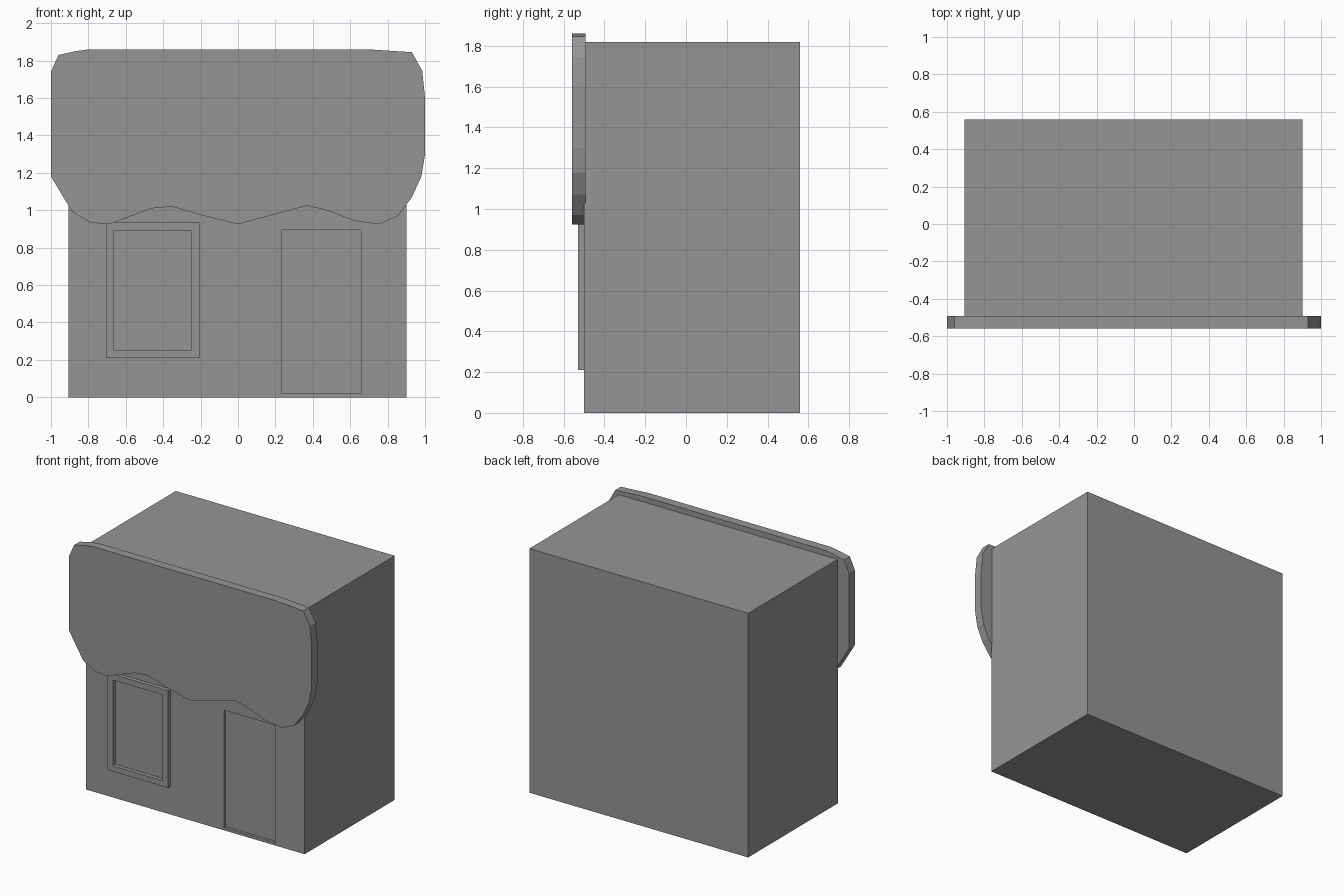
import bpy, bmesh

old = bpy.data.objects.get("Cube")
if old:
    bpy.data.objects.remove(old, do_unlink=True)

grey = bpy.data.materials.new("plain_grey")
grey.use_nodes = True
colour = (0.3, 0.3, 0.3, 1)
grey.diffuse_color = colour
grey.node_tree.nodes["Principled BSDF"].inputs["Base Color"].default_value = colour


def finish(name, bm):
    bmesh.ops.recalc_face_normals(bm, faces=bm.faces)
    mesh = bpy.data.meshes.new(name)
    bm.to_mesh(mesh)
    bm.free()
    mesh.materials.append(grey)
    obj = bpy.data.objects.new(name, mesh)
    bpy.context.collection.objects.link(obj)
    return obj


def box(name, x, y, z):
    """Box spanning the given (low, high) ranges."""
    bm = bmesh.new()
    bmesh.ops.create_cube(bm, size=1)
    for v in bm.verts:
        v.co = [r[0] if c < 0 else r[1] for c, r in zip(v.co, (x, y, z))]
    return finish(name, bm)


def slab(name, outline, front, back):
    """Extrude a front (x, z) outline from front to back."""
    bm = bmesh.new()
    face = bm.faces.new([bm.verts.new((x, front, z)) for x, z in outline])
    ext = bmesh.ops.extrude_face_region(bm, geom=[face], use_keep_orig=True)["geom"]
    for v in ext:
        if isinstance(v, bmesh.types.BMVert):
            v.co.y = back
    return finish(name, bm)


def cut(target, cutter):
    """Subtract the cutter, then remove it."""
    cutter.hide_render = True
    mod = target.modifiers.new("recess", 'BOOLEAN')
    mod.operation = 'DIFFERENCE'
    mod.solver = 'EXACT'
    mod.object = cutter
    bpy.context.view_layer.objects.active = target
    bpy.ops.object.modifier_apply(modifier=mod.name)
    bpy.data.objects.remove(cutter, do_unlink=True)


# Main block with a recessed door
WALL = -0.5
building = box("building", (-0.905, 0.9), (WALL, 0.56), (0, 1.82))
cut(building, box("door_recess", (0.235, 0.658), (WALL - 0.1, WALL + 0.02), (0.02, 0.895)))

# Raised window frame with an opening down to the wall
frame = box("window_frame", (-0.705, -0.205), (WALL - 0.03, WALL + 0.01), (0.21, 0.935))
cut(frame, box("window_opening", (-0.662, -0.25), (WALL - 0.1, WALL + 0.1), (0.252, 0.892)))

# Large fascia board with a scalloped lower edge
outline = [(-1, 1.18), (-1, 1.74), (-0.96, 1.83), (-0.87, 1.85), (-0.8, 1.86),
           (0.7, 1.86), (0.93, 1.845), (0.985, 1.745), (1, 1.6), (1, 1.3),
           (0.98, 1.18), (0.93, 1.07), (0.855, 0.97), (0.755, 0.925),
           (0.615, 0.945), (0.49, 0.995), (0.37, 1.025), (0, 0.925),
           (-0.2, 0.975), (-0.355, 1.02), (-0.46, 1.01), (-0.69, 0.925),
           (-0.79, 0.935), (-0.885, 0.99), (-0.94, 1.08)]
slab("fascia_board", outline, -0.56, -0.493)
